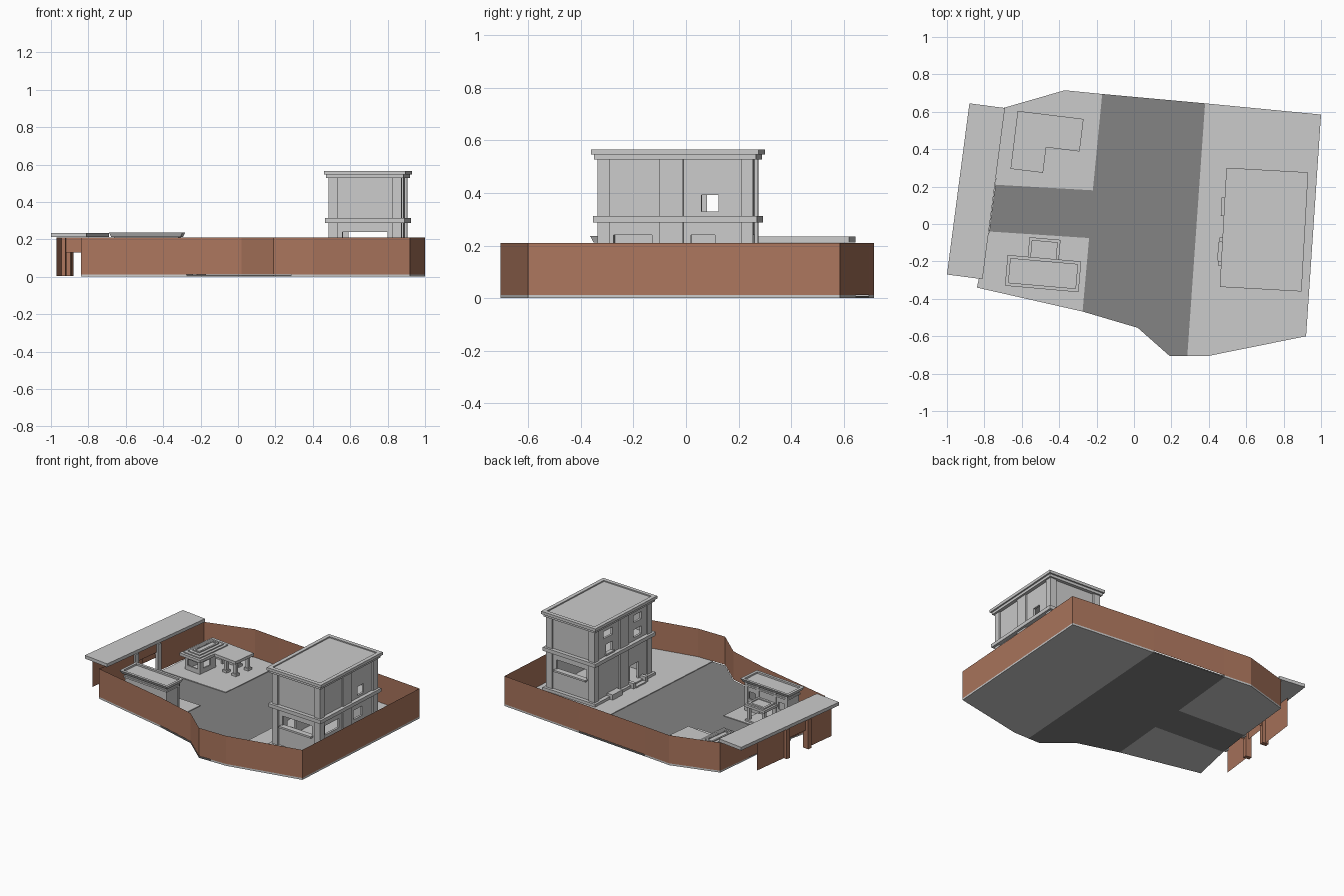
import bpy, bmesh, math
from mathutils import Matrix, Vector

if "Cube" in bpy.data.objects:
    bpy.data.objects.remove(bpy.data.objects["Cube"])


def material(name, r, g, b):
    m = bpy.data.materials.new(name)
    m.diffuse_color = (r, g, b, 1)
    m.use_nodes = True
    m.node_tree.nodes["Principled BSDF"].inputs["Base Color"].default_value = m.diffuse_color
    return m


BROWN = material("brick_brown", .41, .18, .11)
ROAD = material("asphalt", .23, .23, .23)
PAVE = material("paving", .64, .64, .64)


def frame(x, y, deg):
    return Matrix.Translation((x, y, 0)) @ Matrix.Rotation(math.radians(deg), 4, 'Z')


def mesh_object(name, bm, M=Matrix(), mat=None):
    me = bpy.data.meshes.new(name)
    bm.to_mesh(me)
    bm.free()
    ob = bpy.data.objects.new(name, me)
    bpy.context.collection.objects.link(ob)
    ob.matrix_world = M
    if mat:
        me.materials.append(mat)
    return ob


def prism(name, pts, z0, z1, M=Matrix(), mat=None, flare=0, rim=0, sink=0):
    """Extruded outline; flare widens the top, rim/sink makes a recessed top."""
    bm = bmesh.new()
    f = bm.faces.new([bm.verts.new((x, y, z0)) for x, y in pts])
    top = bmesh.ops.extrude_face_region(bm, geom=[f])["geom"]
    tv = [v for v in top if isinstance(v, bmesh.types.BMVert)]
    tf = [g for g in top if isinstance(g, bmesh.types.BMFace)][0]
    c = sum((v.co for v in tv), Vector()) / len(tv)
    for v in tv:
        v.co.z = z1
        if flare:
            v.co.x += math.copysign(flare, v.co.x - c.x)
            v.co.y += math.copysign(flare, v.co.y - c.y)
    bmesh.ops.recalc_face_normals(bm, faces=bm.faces)
    if rim:
        bmesh.ops.inset_region(bm, faces=[tf], thickness=rim, use_even_offset=True)
        inner = bmesh.ops.extrude_face_region(bm, geom=[tf])["geom"]
        for v in inner:
            if isinstance(v, bmesh.types.BMVert):
                v.co.z -= sink
        bmesh.ops.delete(bm, geom=[tf], context='FACES_ONLY')
    return mesh_object(name, bm, M, mat)


def box(name, x0, x1, y0, y1, z0, z1, M=Matrix(), mat=None, **kw):
    return prism(name, [(x0, y0), (x1, y0), (x1, y1), (x0, y1)], z0, z1, M, mat, **kw)


def cut(ob, M, holes):
    """Subtract boxes and bake the result."""
    cutters = []
    for h in holes:
        c = box("cutter", *h, M)
        c.hide_render = True
        md = ob.modifiers.new("cut", 'BOOLEAN')
        md.operation, md.object, md.solver = 'DIFFERENCE', c, 'EXACT'
        cutters.append(c)
    dg = bpy.context.evaluated_depsgraph_get()
    me = bpy.data.meshes.new_from_object(ob.evaluated_get(dg))
    ob.modifiers.clear()
    ob.data = me
    for c in cutters:
        bpy.data.objects.remove(c)


def fence(name, pts, z0, z1):
    bm = bmesh.new()
    cols = [(bm.verts.new((x, y, z0)), bm.verts.new((x, y, z1))) for x, y in pts]
    for a, b in zip(cols, cols[1:]):
        bm.faces.new((a[0], b[0], b[1], a[1]))
    return mesh_object(name, bm, mat=BROWN)


# Ground: road and three pavements
outline = [(-.70, .62), (-.37, .715), (-.17, .695), (.38, .645), (1, .585), (.92, -.6),
           (.40, -.705), (.19, -.705), (.02, -.555), (-.275, -.468), (-.84, -.34)]
prism("road", [(-.17, .695), (.38, .645), (.285, -.705), (.19, -.705), (.02, -.555), (-.275, -.468),
               (-.24, -.075), (-.775, -.04), (-.742, .21), (-.22, .18)], 0, .008, mat=ROAD)
prism("pavement_right", [(.38, .645), (1, .585), (.92, -.6), (.40, -.705), (.285, -.705)], 0, .013, mat=PAVE)
prism("pavement_north", [(-.70, .62), (-.37, .715), (-.17, .695), (-.22, .18), (-.742, .21)], 0, .013, mat=PAVE)
prism("pavement_south", [(-.775, -.04), (-.24, -.075), (-.275, -.468), (-.84, -.34)], 0, .013, mat=PAVE)

# Perimeter wall
fence("perimeter_wall", outline, .013, .21)
fence("west_wall_north", [(-.70, .62), (-.752, .2)], .013, .21)
fence("west_wall_south", [(-.84, -.34), (-.782, -.03)], .013, .21)
fence("west_lintel", [(-.752, .2), (-.782, -.03)], .15, .21)

# Gatehouse: outer panels, passage lintels, posts and flat roof
fence("gate_panel_north", [(-.88, .47), (-.915, .2)], .005, .21)
fence("gate_panel_south", [(-.942, 0), (-.97, -.23)], .005, .21)
fence("gate_lintel", [(-.915, .2), (-.942, 0)], .13, .21)
fence("passage_lintel_north", [(-.915, .2), (-.755, .18)], .13, .21)
fence("passage_lintel_south", [(-.942, 0), (-.78, -.02)], .13, .21)
for i, (x, y) in enumerate([(-.915, .2), (-.942, 0)]):
    box(f"gate_post_{i}", -.022, .022, -.015, .015, .003, .21, frame(x, y, -7.5), BROWN)
for i, (x, y) in enumerate([(-.752, .19), (-.780, -.02)]):
    box(f"inner_post_{i}", -.012, .012, -.015, .015, .003, .21, frame(x, y, -7.5))
prism("gate_roof", [(-1, -.27), (-.81, -.295), (-.69, .62), (-.88, .645)], .212, .235)

# Main building, two storeys, centred in its own frame
B = frame(.695, -.03, -3.2)
body = box("main_building_body", -.185, .185, -.285, .285, .013, .535, B)
cut(body, B, [
    (-.17, .17, -.27, .27, 0, .525),                      # hollow inside
    (-.12, .12, -.4, .4, .175, .24),                      # front and back ribbon windows
    (.1, .3, -.235, -.09, .175, .24),                     # right lower windows
    (.1, .3, .06, .15, .175, .24),
    (-.3, .3, .10, .165, .33, .392),                      # upper through window
    (-.3, -.1, -.20, -.12, .335, .39),                    # left upper windows
    (-.3, -.1, -.20, -.12, .44, .49),
    (-.3, -.1, .10, .19, .44, .49),
    (-.3, -.1, -.17, -.08, 0, .15),                       # left door
])
for sx in (-1, 1):
    for sy in (-1, 1):
        xs, ys = sorted((sx * .148, sx * .196)), sorted((sy * .25, sy * .296))
        box("corner_pilaster", *xs, *ys, .013, .535, B)
    xs = sorted((sx * .18, sx * .194))
    box("middle_pilaster", *xs, -.06, .03, .013, .535, B)
for sy in (-1, 1):
    ys = sorted((sy * .285, sy * .31))
    box("ribbon_sill", -.13, .13, *ys, .163, .175, B)
box("window_trim_left", -.197, -.18, .09, .175, .318, .33, B)
for y in (-.205, .06):
    box("step_block", -.235, -.19, y, y + .025 if y < 0 else y + .10, .013, .05, B)
box("step_block", -.235, -.19, -.08, -.055, .013, .05, B)
box("door_step", -.24, -.18, -.18, -.08, .013, .022, B)
box("plinth", -.212, .212, -.312, .312, .013, .032, B)
box("floor_band", -.212, .212, -.312, .312, .288, .313, B)
box("cornice", -.208, .208, -.308, .308, .528, .546, B)
box("main_roof", -.219, .219, -.319, .319, .546, .566, B, rim=.027, sink=.008)

# North kiosk: L-shaped roof with a stepped cap over the closed wing
N = frame(-.66, .295, -7)
prism("north_kiosk_roof", [(0, 0), (.175, 0), (.175, .137), (.355, .137), (.355, .312), (0, .312)],
      .108, .128, N)
for i in range(3):
    d = .02 * i
    box(f"north_roof_step_{i}", .018 + d, .157 - d, .018 + d, .285 - d, .128 + .007 * i, .135 + .007 * i, N,
        **(dict(rim=.012, sink=.006) if i == 2 else {}))
nb = box("north_kiosk_body", .025, .15, .025, .285, .013, .108, N)
cut(nb, N, [(.035, .14, .035, .275, 0, .1), (.045, .13, -.1, .1, .045, .088),
            (.1, .3, .06, .125, .045, .088), (.1, .3, .18, .24, 0, .09)])
for x in (.235, .315):
    for y in (.16, .275):
        box("north_kiosk_pillar", x, x + .022, y, y + .022, .013, .108, N)
        box("north_pillar_base", x - .007, x + .029, y - .007, y + .029, .013, .03, N)
box("north_kiosk_counter", .15, .24, .27, .285, .013, .06, N)

# South kiosk: tall block with flared cornice and a lower entrance canopy
S = frame(-.69, -.33, -5)
sb = box("south_kiosk_body", .025, .37, .025, .14, .013, .215, S)
cut(sb, S, [(.035, .36, .035, .13, 0, .205), (.05, .10, .1, .2, .10, .15), (.29, .345, .1, .2, .10, .15),
            (.155, .225, .1, .2, 0, .11)])
for x in (.02, .115, .255, .353):
    box("south_kiosk_pilaster", x, x + .022, .135, .146, .013, .215, S)
box("south_kiosk_band", .018, .377, .018, .147, .185, .197, S)
box("south_kiosk_roof", .012, .383, .012, .153, .212, .236, S, flare=.012, rim=.018, sink=.012)
box("canopy_roof", .108, .275, .14, .27, .112, .13, S)
box("canopy_cap", .122, .261, .147, .256, .13, .14, S, rim=.015, sink=.006)
for x in (.12, .243):
    box("canopy_pillar", x, x + .02, .235, .255, .013, .112, S)
box("canopy_step", .11, .272, .14, .268, .013, .024, S)
